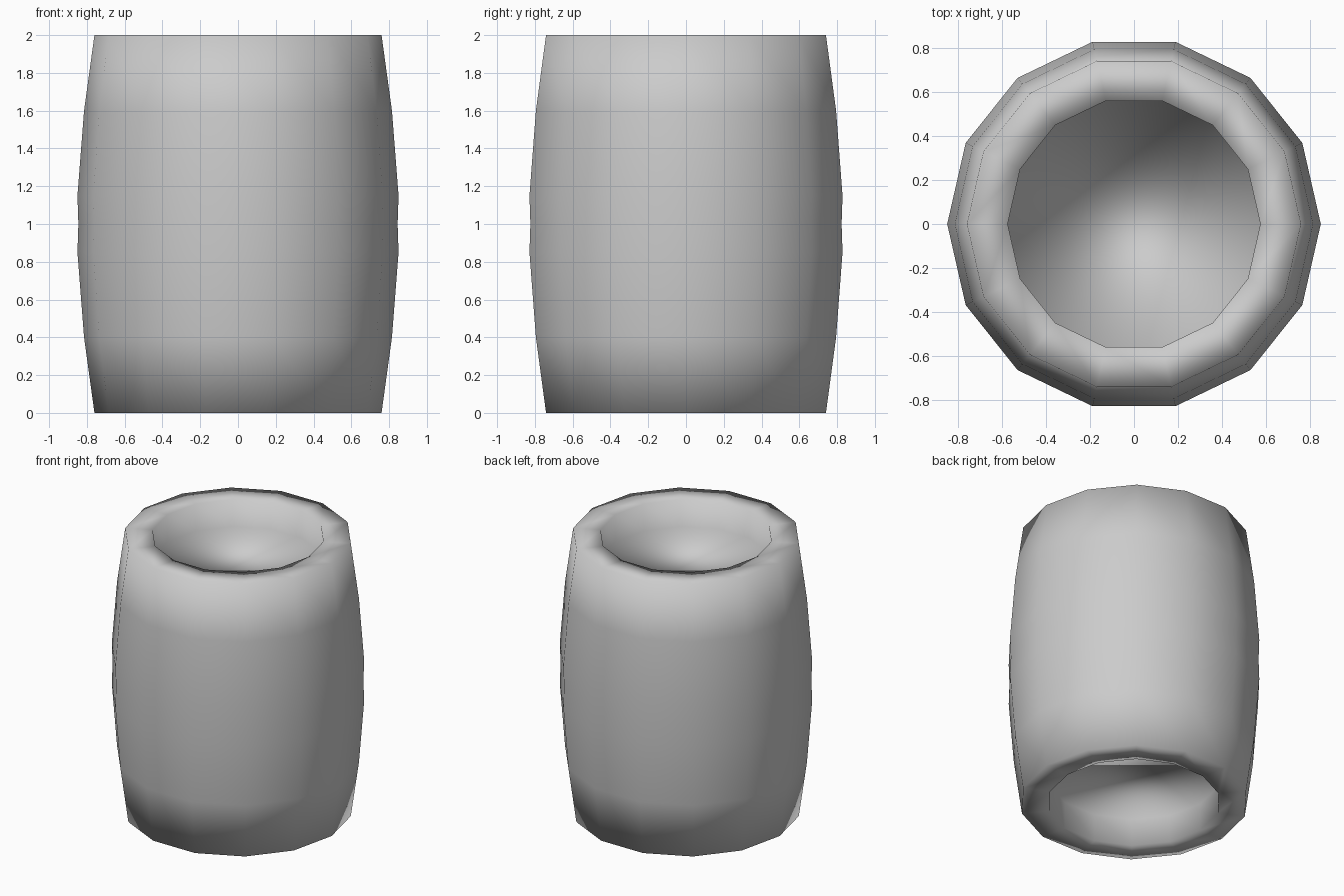
import bpy, bmesh
from math import cos, sin, tau

if "Cube" in bpy.data.objects:
    bpy.data.objects.remove(bpy.data.objects["Cube"])

SIDES = 14
# Upper half of the barrel profile (radius, height): lid seat, lip, rim, staves, waist
upper = [(0.575, 1.80), (0.575, 2.0), (0.76, 2.0), (0.815, 1.6), (0.85, 1.15), (0.845, 1.0)]
lower = [(r, 2 - z) for r, z in reversed(upper[:-1])]
profile = upper + lower

bm = bmesh.new()
rings = [[bm.verts.new((r * cos(tau * i / SIDES), r * sin(tau * i / SIDES), z))
          for i in range(SIDES)] for r, z in profile]

# Outer staves, rims and the inner wall running between the lids
for a, b in zip(rings, rings[1:] + rings[:1]):
    for i in range(SIDES):
        j = (i + 1) % SIDES
        bm.faces.new((a[i], a[j], b[j], b[i]))
bmesh.ops.recalc_face_normals(bm, faces=bm.faces)

# Recessed lids at both ends
bm.faces.new(rings[0])
bm.faces.new(rings[-1][::-1])

for f in bm.faces:
    f.smooth = True

mesh = bpy.data.meshes.new("barrel")
bm.to_mesh(mesh)
bm.free()
bpy.context.collection.objects.link(bpy.data.objects.new("barrel", mesh))
